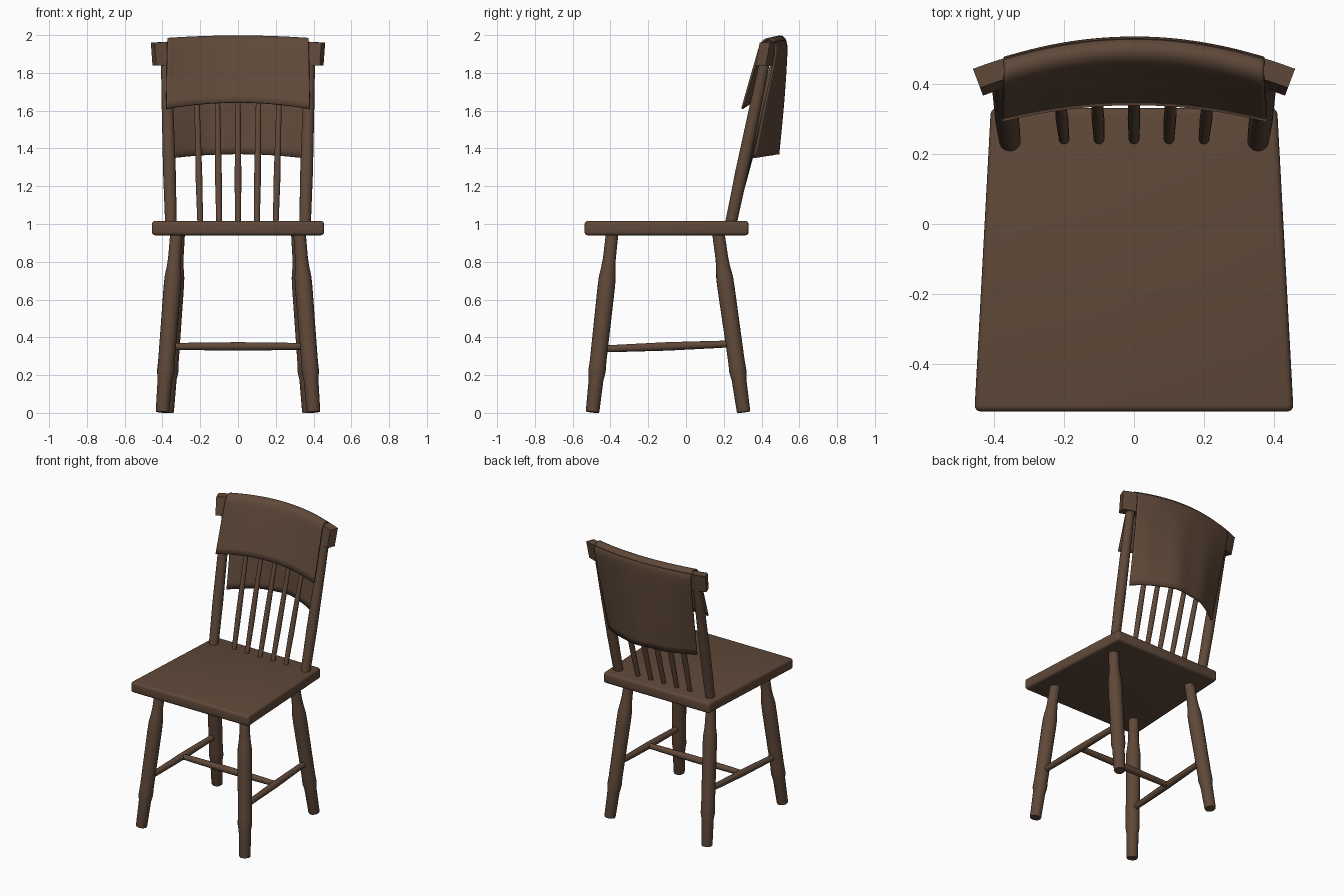
import bpy, bmesh, math
from mathutils import Vector

if "Cube" in bpy.data.objects:
    bpy.data.objects.remove(bpy.data.objects["Cube"])

wood = bpy.data.materials.new("dark brown")
wood.diffuse_color = (0.115, 0.066, 0.041, 1)
wood.use_nodes = True
wood.node_tree.nodes["Principled BSDF"].inputs["Base Color"].default_value = wood.diffuse_color


def finish(name, bm, angle=40):
    bmesh.ops.recalc_face_normals(bm, faces=bm.faces)
    me = bpy.data.meshes.new(name)
    bm.to_mesh(me)
    bm.free()
    me.materials.append(wood)
    ob = bpy.data.objects.new(name, me)
    bpy.context.collection.objects.link(ob)
    bpy.ops.object.select_all(action='DESELECT')
    ob.select_set(True)
    bpy.context.view_layer.objects.active = ob
    bpy.ops.object.shade_smooth_by_angle(angle=math.radians(angle))
    return ob


def loft(bm, rings, caps=True):
    """Skin closed rings of points."""
    vs = [[bm.verts.new(p) for p in r] for r in rings]
    n = len(vs[0])
    for a, b in zip(vs, vs[1:]):
        for i in range(n):
            bm.faces.new((a[i], a[(i + 1) % n], b[(i + 1) % n], b[i]))
    if caps:
        bm.faces.new(vs[0])
        bm.faces.new(vs[-1])


def turned(name, start, end, profile, sides=20):
    """Turned rod from start to end; profile is (fraction, radius)."""
    a, b = Vector(start), Vector(end)
    d = (b - a).normalized()
    q = d.to_track_quat('Z', 'Y')
    rings = []
    for t, r in profile:
        c = a.lerp(b, t)
        rings.append([c + q @ Vector((r * math.cos(k * math.tau / sides),
                                      r * math.sin(k * math.tau / sides), 0)) for k in range(sides)])
    bm = bmesh.new()
    loft(bm, rings)
    return finish(name, bm)


# seat: tapered board with rounded edges
bm = bmesh.new()
outline = [(-0.457, -0.537), (0.457, -0.537), (0.41, 0.332), (-0.41, 0.332)]
loft(bm, [[(x, y, z) for x, y in outline] for z in (0.94, 1.016)])
bmesh.ops.bevel(bm, geom=bm.edges[:], offset=0.018, segments=4, profile=0.5, affect='EDGES')
finish("seat", bm)

# legs, side stretchers and back posts, mirrored left and right
leg = [(0, .034), (.008, .036), (.18, .039), (.225, .046), (.28, .044), (.5, .045), (.68, .046), (.745, .045),
       (.80, .038), (.85, .034), (1, .033)]
bar = [(0, .018), (.15, .02), (.5, .023), (.85, .02), (1, .018)]
for s, side in ((-1, "left"), (1, "right")):
    turned("front_leg_" + side, (s * .400, -.495, .004), (s * .325, -.390, .96), leg)
    turned("back_leg_" + side, (s * .375, .305, .004), (s * .313, .170, .96), leg)
    turned("side_stretcher_" + side, (s * .372, -.455, .338), (s * .351, .255, .366), bar, 14)
    turned("back_post_" + side, (s * .355, .237, 1.0), (s * .382, .432, 1.93),
           [(0, .031), (.3, .034), (.7, .031), (1, .027)])
turned("cross_stretcher", (-.362, -.1, .352), (.362, -.1, .352), bar, 14)

# spindles fanning out slightly towards the crest rail
for i in range(-2, 3):
    x = i * 0.1
    turned("spindle_%d" % (i + 3), (x, .24, 1.0), (x * 1.12, .49 - .4 * x * x, 1.9),
           [(0, .015), (.25, .018), (.6, .015), (1, .012)], 14)

# crest rail: bowed, tilted board
bm = bmesh.new()
rings = []
for k in range(25):
    x = -0.447 + 0.894 * k / 24
    slope = -0.84 * x
    nrm = Vector((-slope, 1, 0)).normalized()
    mid = Vector((x, 0.49 - 0.42 * x * x, 1.9))
    crown = 0.015 * (1 - (x / .447) ** 2)
    rings.append([mid + nrm * (w + h * 0.2) + Vector((0, 0, h + (crown if h > 0 else 0)))
                  for w, h in ((-.029, -.06), (.029, -.06), (.029, .06), (-.029, .06))])
loft(bm, rings)
bmesh.ops.bevel(bm, geom=[e for e in bm.edges if e.calc_face_angle(0) > 1.0],
                offset=0.008, segments=2, affect='EDGES')
finish("crest_rail", bm)

# cloth folded over the rail: centre y, centre z, edge y, edge z, half width
fold = [(.345, 1.643, .297, 1.61, .38), (.395, 1.79, .342, 1.77, .378), (.441, 1.92, .383, 1.91, .375),
        (.455, 1.962, .394, 1.952, .374), (.476, 1.988, .415, 1.975, .373), (.498, 1.996, .437, 1.983, .372),
        (.518, 1.988, .458, 1.975, .372), (.532, 1.96, .476, 1.95, .372), (.534, 1.91, .475, 1.90, .37),
        (.518, 1.7, .43, 1.69, .357), (.503, 1.53, .395, 1.52, .348), (.487, 1.37, .358, 1.35, .34)]
bm = bmesh.new()
grid = []
for j, (yc, zc, ye, ze, hw) in enumerate(fold):
    row = []
    for k in range(17):
        u = -1 + k / 8
        ripple = 0.006 * math.sin(u * 9) * (1 - u * u) * (j > 8)
        row.append(bm.verts.new((u * hw, yc + (ye - yc) * u * u + ripple, zc + (ze - zc) * u * u)))
    grid.append(row)
for a, b in zip(grid, grid[1:]):
    for i in range(16):
        bm.faces.new((a[i], a[i + 1], b[i + 1], b[i]))
cloth = finish("draped_cloth", bm, 180)
sub = cloth.modifiers.new("smooth", 'SUBSURF')
sub.levels = sub.render_levels = 2
sub.boundary_smooth = 'PRESERVE_CORNERS'
thick = cloth.modifiers.new("thickness", 'SOLIDIFY')
thick.thickness = 0.01
thick.offset = 0
